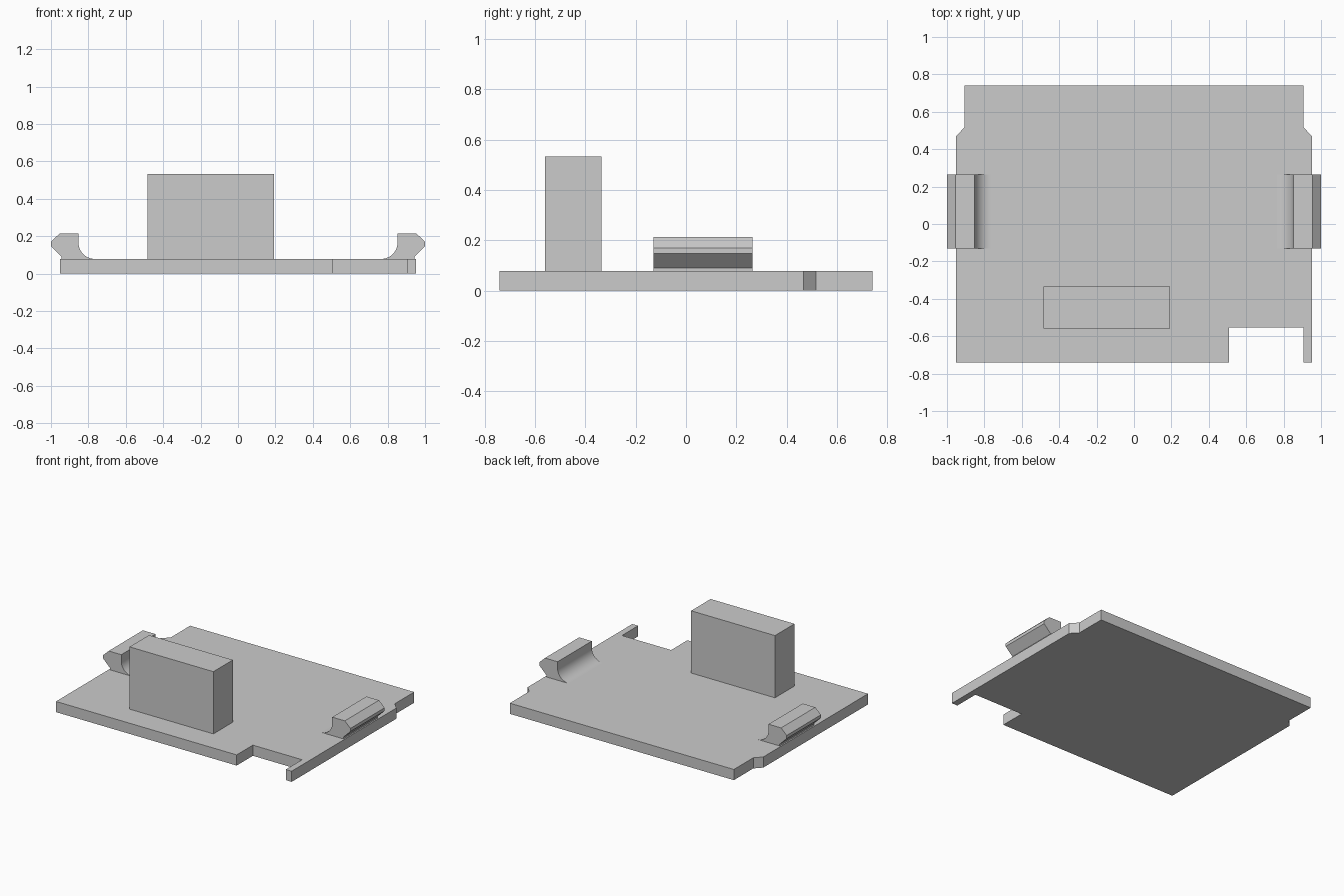
import bpy
import bmesh
from math import cos, sin, pi, radians
from mathutils import Vector

cube = bpy.data.objects.get("Cube")
if cube:
    bpy.data.objects.remove(cube, do_unlink=True)

grey = bpy.data.materials.new("light_grey")
grey.use_nodes = True
colour = (0.6, 0.6, 0.6, 1)
grey.diffuse_color = colour
grey.node_tree.nodes["Principled BSDF"].inputs["Base Color"].default_value = colour

THICK = 0.078  # plate thickness


def extrude_profile(name, points, direction):
    """Fill a closed outline and extrude it into a solid part."""
    bm = bmesh.new()
    face = bm.faces.new([bm.verts.new(p) for p in points])
    result = bmesh.ops.extrude_face_region(bm, geom=[face], use_keep_orig=True)
    moved = [g for g in result["geom"] if isinstance(g, bmesh.types.BMVert)]
    bmesh.ops.translate(bm, verts=moved, vec=Vector(direction))
    bmesh.ops.recalc_face_normals(bm, faces=bm.faces)
    mesh = bpy.data.meshes.new(name)
    bm.to_mesh(mesh)
    bm.free()
    mesh.materials.append(grey)
    mesh.shade_smooth()
    mesh.set_sharp_from_angle(angle=radians(25))
    obj = bpy.data.objects.new(name, mesh)
    bpy.context.collection.objects.link(obj)
    return obj


# Base plate with a front notch and stepped back corners
side, step, end = 0.953, 0.906, 0.741
outline = [(-side, -end), (0.508, -end), (0.508, -0.554), (step, -0.554),
           (step, -end), (side, -end), (side, 0.468), (step, 0.517),
           (step, end), (-step, end), (-step, 0.517), (-side, 0.468)]
extrude_profile("base_plate", [(x, y, 0) for x, y in outline], (0, 0, THICK))

# Upright block
left, right, front, back = -0.485, 0.193, -0.56, -0.335
footprint = [(left, front), (right, front), (right, back), (left, back)]
extrude_profile("upright_block", [(x, y, THICK) for x, y in footprint],
                (0, 0, 0.533 - THICK))

# Side clips: hooked outer edge and a rounded inner fillet
radius, steps = 0.088, 14
fillet = [(0.765 + radius * cos(a), THICK + radius + radius * sin(a))
          for a in (-pi / 2 + pi / 2 * i / steps for i in range(steps + 1))]
hook = [(0.853, 0.213), (0.955, 0.213), (1, 0.17), (1, 0.147),
        (0.943, 0.09), (0.943, THICK)]
for name, sign in (("left_clip", 1), ("right_clip", -1)):
    extrude_profile(name, [(sign * x, -0.13, z) for x, z in fillet + hook],
                    (0, 0.395, 0))
